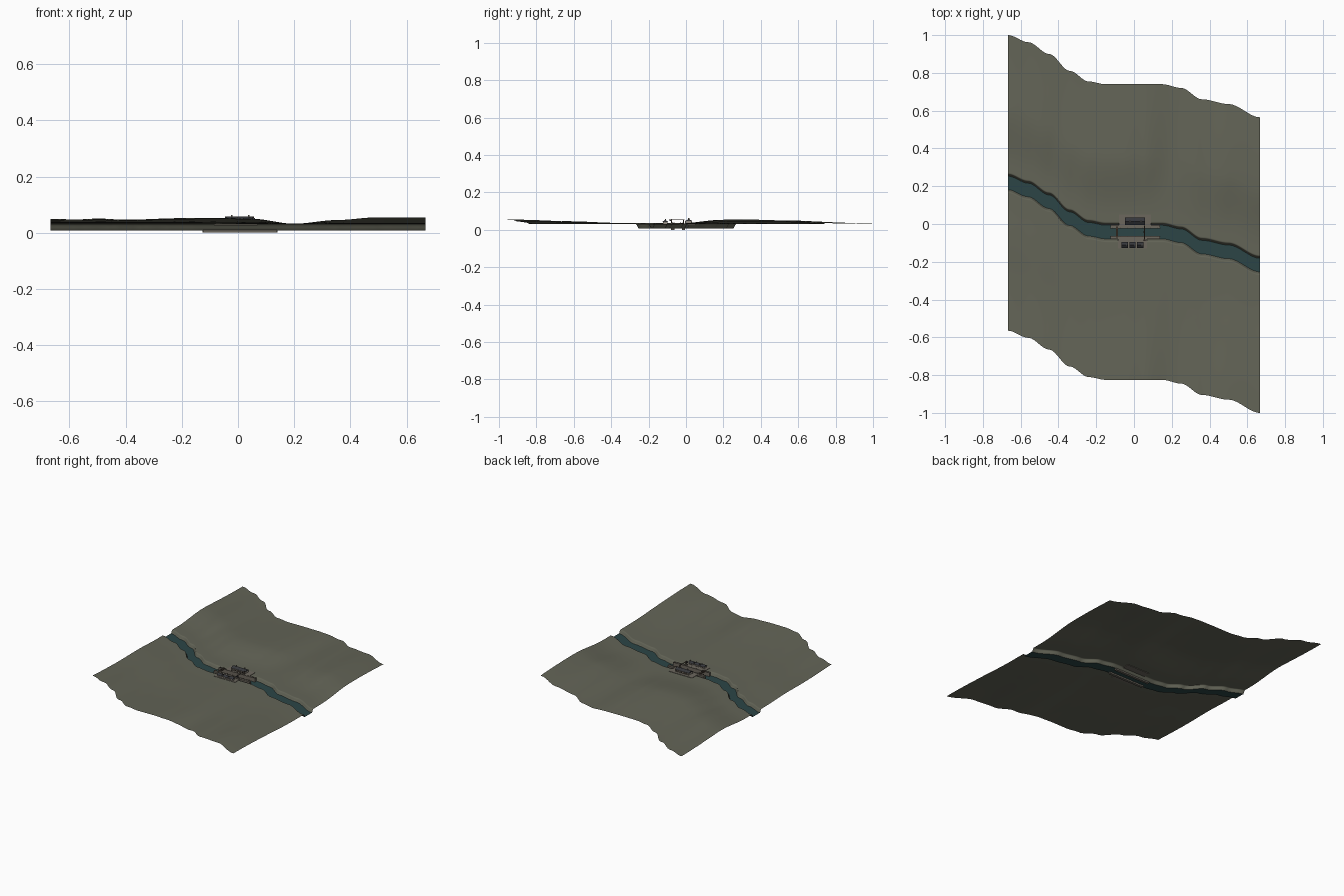
import bpy, bmesh, math

if "Cube" in bpy.data.objects:
    bpy.data.objects.remove(bpy.data.objects["Cube"])

MID = -0.0425   # river line at the settlement
GROUND = 0.031  # settlement ground height


def material(name, rgb):
    m = bpy.data.materials.new(name)
    m.diffuse_color = (*rgb, 1)
    m.use_nodes = True
    m.node_tree.nodes["Principled BSDF"].inputs["Base Color"].default_value = m.diffuse_color
    return m


GRASS = material("grass", (0.125, 0.128, 0.095))
WATER = material("water", (0.025, 0.06, 0.062))
STONE = material("stone", (0.15, 0.135, 0.11))
WALL = material("plaster", (0.3, 0.27, 0.23))
ROOF = material("slate", (0.035, 0.037, 0.042))
WOOD = material("wood", (0.07, 0.05, 0.035))


def make(name, verts, faces, mat, smooth=False):
    me = bpy.data.meshes.new(name)
    me.from_pydata(verts, [], faces)
    bm = bmesh.new()
    bm.from_mesh(me)
    bmesh.ops.recalc_face_normals(bm, faces=bm.faces)
    bm.to_mesh(me)
    bm.free()
    me.materials.append(mat)
    for p in me.polygons:
        p.use_smooth = smooth
    ob = bpy.data.objects.new(name, me)
    bpy.context.collection.objects.link(ob)
    return ob


def box(name, x0, x1, y0, y1, z0, z1, mat):
    v = [(x, y, z) for x in (x0, x1) for y in (y0, y1) for z in (z0, z1)]
    f = [(0, 1, 3, 2), (4, 6, 7, 5), (0, 4, 5, 1), (2, 3, 7, 6), (0, 2, 6, 4), (1, 5, 7, 3)]
    return make(name, v, f, mat)


def gable(name, x0, x1, y0, y1, z0, z1, mat):
    ym = (y0 + y1) / 2
    v = [(x, y, z) for x in (x0, x1) for y, z in ((y0, z0), (y1, z0), (ym, z1))]
    return make(name, v, [(0, 1, 2), (3, 5, 4), (0, 3, 4, 1), (1, 4, 5, 2), (0, 2, 5, 3)], mat)


def ease(t):
    t = min(1, max(0, t))
    return t * t * (3 - 2 * t)


def curve(pts, x):
    for (a, u), (b, v) in zip(pts, pts[1:]):
        if x <= b:
            return u + (v - u) * ease((x - a) / (b - a))
    return pts[-1][1]


RIVER = [(-.667, .2175), (-.56, .18), (-.45, .118), (-.34, .028), (-.24, -.028), (-.15, MID),
         (.15, MID), (.25, -.0625), (.36, -.1225), (.5, -.1475), (.667, -.2175)]
HILLS = [(-.667, .055), (-.57, .052), (-.5, .055), (-.4, .049), (-.2, .054), (-.05, .054),
         (.05, .05), (.2, .032), (.35, .045), (.5, .055), (.667, .054)]


def height(x, d):
    a = abs(d)
    if a < 0.052:
        return 0.008 + (GROUND - 0.009) * ease((a - 0.035) / 0.015)
    g = 0.6 + 0.4 * math.sin(5 * d - 1.2 * x)
    return 0.03 + (curve(HILLS, x) - 0.03) * g * ease((a - 0.11) / 0.3)


def sheet(name, ds, zf, mat):
    nx, n = 140, len(ds)
    xs = [-0.667 + 1.334 * i / nx for i in range(nx + 1)]
    v = [(x, curve(RIVER, x) + d, zf(x, d)) for x in xs for d in ds]
    f = [(i * n + j, (i + 1) * n + j, (i + 1) * n + j + 1, i * n + j + 1)
         for i in range(nx) for j in range(n - 1)]
    return make(name, v, f, mat, True)


# Terrain on each side of the river, following its bends
bank = [.035, .039, .043, .047, .05, .055] + [.055 + .7275 * k / 40 for k in range(1, 41)]
sheet("north_land", bank, height, GRASS)
sheet("south_land", [-d for d in reversed(bank)], height, GRASS)
sheet("river_water", [-.036, 0, .036], lambda x, d: 0.01, WATER)

# Stone quays lining the river
for side, s in (("north", 1), ("south", -1)):
    ya, yb = sorted((MID + s * .02, MID + s * .037))
    box(side + "_quay_wall", -.125, .138, ya, yb, 0, .033, STONE)
    ya, yb = sorted((MID + s * .02, MID + s * .024))
    box(side + "_quay_curb", -.127, .14, ya, yb, .0, .035, STONE)
    for k in range(7):
        x = -.115 + k * .04
        box(f"{side}_mooring_post_{k}", x, x + .003, ya, yb, .033, .039, WOOD)
box("north_yard", -.08, .09, -.006, .05, .026, .0325, STONE)
box("south_yard", -.085, .07, -.13, -.079, .026, .032, STONE)

# Long warehouse on the north bank
box("warehouse_walls", -.042, .052, -.001, .03, .03, .047, WALL)
gable("warehouse_roof", -.047, .057, -.005, .034, .047, .058, ROOF)
for k in range(7):
    x = -.043 + k * .0155
    box(f"warehouse_pillar_{k}", x, x + .003, -.005, -.001, .031, .047, STONE)
    box(f"warehouse_back_pillar_{k}", x, x + .003, .03, .033, .031, .047, STONE)
for k in range(6):
    x = -.037 + k * .0155
    for side, y in (("front", -.0018), ("back", .0295)):
        box(f"warehouse_{side}_door_{k}", x, x + .006, y, y + .0015, .032, .042, WOOD)
for k, x in enumerate((-.025, .035)):
    box(f"warehouse_chimney_{k}", x, x + .006, .011, .018, .05, .063, STONE)

# Row of three cottages on the south bank
for k in range(3):
    x = -.05 + k * .042
    box(f"cottage_walls_{k}", x - .014, x + .014, -.122, -.1, .028, .043, WALL)
    gable(f"cottage_roof_{k}", x - .017, x + .017, -.126, -.096, .043, .053, ROOF)
    box(f"cottage_chimney_{k}", x + .007, x + .011, -.113, -.108, .046, .057, STONE)
    for side, y in (("front", -.1225), ("back", -.1005)):
        box(f"cottage_{side}_door_{k}", x - .003, x + .002, y, y + .001, .032, .04, WOOD)
        for w in (-.009, .007):
            box(f"cottage_{side}_window_{k}", x + w, x + w + .003, y, y + .001, .036, .04, ROOF)

# Footbridge at the west end
box("footbridge_deck", -.094, -.085, -.072, -.013, .033, .036, WOOD)
for x in (-.094, -.0865):
    box("footbridge_rail", x, x + .0015, -.072, -.013, .041, .0425, WOOD)
    for k in range(5):
        y = -.071 + k * .014
        box("footbridge_post", x, x + .0015, y, y + .0015, .036, .041, WOOD)

# Lifting crane across the river at the east end
box("crane_base", .046, .064, -.086, -.07, .03, .037, STONE)
box("crane_mast", .0525, .0575, -.08, -.075, .036, .058, WOOD)
box("crane_jib", .053, .057, -.09, -.008, .053, .056, WOOD)
box("crane_counterweight", .049, .061, -.089, -.081, .046, .053, ROOF)
box("crane_far_post", .053, .057, -.016, -.012, .031, .054, WOOD)
box("crane_rope", .0545, .0555, -.043, -.042, .02, .053, WOOD)
box("crane_load", .051, .059, -.047, -.038, .014, .021, WOOD)
